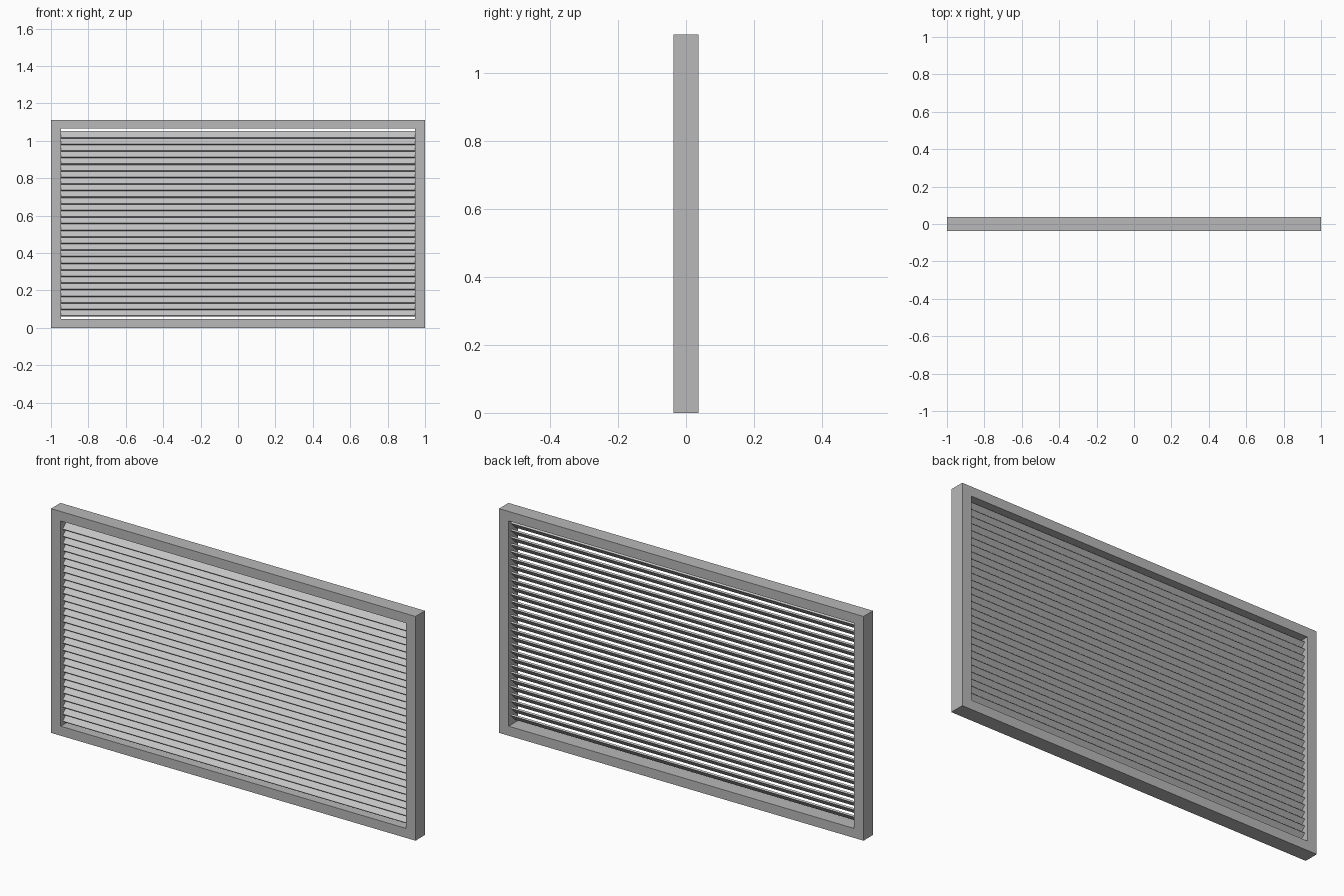
import bpy, bmesh, math
from mathutils import Matrix, Vector

old = bpy.data.objects.get("Cube")
if old:
    bpy.data.objects.remove(old, do_unlink=True)

WIDTH, HEIGHT, DEPTH = 2.0, 1.112, 0.074
SIDE, RAIL = 0.053, 0.047          # frame borders
COUNT, PITCH = 28, 0.0353          # louvre slats
CHORD, THICK, TILT = 0.048, 0.008, math.radians(45)


def material(name, value):
    mat = bpy.data.materials.new(name)
    mat.use_nodes = True
    colour = (value, value, value, 1)
    mat.diffuse_color = colour
    mat.node_tree.nodes["Principled BSDF"].inputs["Base Color"].default_value = colour
    return mat


def make_object(name, bm, mat):
    mesh = bpy.data.meshes.new(name)
    bmesh.ops.recalc_face_normals(bm, faces=bm.faces[:])
    bm.to_mesh(mesh)
    bm.free()
    mesh.materials.append(mat)
    obj = bpy.data.objects.new(name, mesh)
    bpy.context.collection.objects.link(obj)
    return obj


frame_grey = material("frame grey", 0.48)
slat_grey = material("light slat grey", 0.56)

# Rectangular frame: outer and inner loops joined all round
bm = bmesh.new()


def loop(half_x, half_z, y):
    corners = [(-1, -1), (1, -1), (1, 1), (-1, 1)]
    return [bm.verts.new((sx * half_x, y, HEIGHT / 2 + sz * half_z)) for sx, sz in corners]


outer = (WIDTH / 2, HEIGHT / 2)
inner = (WIDTH / 2 - SIDE, HEIGHT / 2 - RAIL)
rings = [loop(*outer, -DEPTH / 2), loop(*outer, DEPTH / 2),
         loop(*inner, DEPTH / 2), loop(*inner, -DEPTH / 2)]
for r in range(4):
    a, b = rings[r], rings[(r + 1) % 4]
    for i in range(4):
        j = (i + 1) % 4
        bm.faces.new((a[i], a[j], b[j], b[i]))
make_object("frame", bm, frame_grey)

# Slats slope down towards the front
bm = bmesh.new()
length = 2 * inner[0]
for k in range(COUNT):
    z = HEIGHT / 2 + (k - (COUNT - 1) / 2) * PITCH
    place = (Matrix.Translation(Vector((0, 0, z))) @ Matrix.Rotation(TILT, 4, 'X')
             @ Matrix.Diagonal((length, CHORD, THICK, 1)))
    bmesh.ops.create_cube(bm, size=1, matrix=place)
make_object("louvre_slats", bm, slat_grey)
